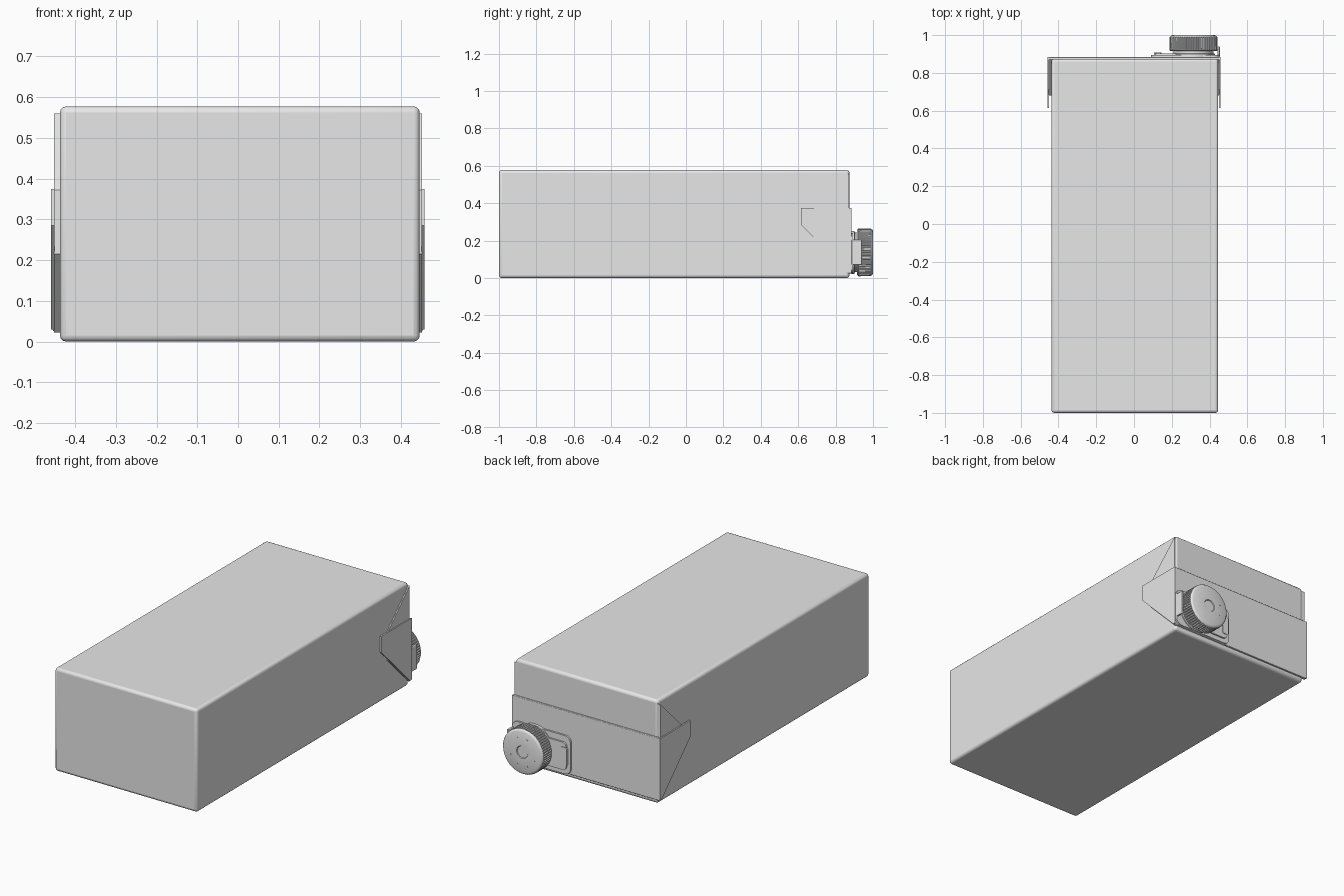
import bpy, bmesh, math
from mathutils import Vector

if "Cube" in bpy.data.objects:
    bpy.data.objects.remove(bpy.data.objects["Cube"], do_unlink=True)

grey = bpy.data.materials.new("plain_grey")
grey.use_nodes = True
grey.diffuse_color = (0.8, 0.8, 0.8, 1)
grey.node_tree.nodes["Principled BSDF"].inputs["Base Color"].default_value = (0.8, 0.8, 0.8, 1)


def finish(name, bm, bevel=0, segments=3, smooth=True):
    """Turn a bmesh into a named object with optional rounded edges."""
    bmesh.ops.recalc_face_normals(bm, faces=bm.faces)
    mesh = bpy.data.meshes.new(name)
    bm.to_mesh(mesh)
    bm.free()
    mesh.materials.append(grey)
    obj = bpy.data.objects.new(name, mesh)
    bpy.context.collection.objects.link(obj)
    if bevel:
        mod = obj.modifiers.new("rounded_edges", 'BEVEL')
        mod.width = bevel
        mod.segments = segments
    if smooth:
        bpy.ops.object.select_all(action='DESELECT')
        obj.select_set(True)
        bpy.context.view_layer.objects.active = obj
        bpy.ops.object.shade_smooth_by_angle(angle=math.radians(35))
    return obj


def prism(name, outline, place, start, end, **kw):
    """Extrude a 2D outline; place(u, v, depth) gives the 3D point."""
    bm = bmesh.new()
    face = bm.faces.new([bm.verts.new(place(u, v, start)) for u, v in outline])
    top = bmesh.ops.extrude_face_region(bm, geom=[face])["geom"]
    shift = Vector(place(0, 0, end)) - Vector(place(0, 0, start))
    bmesh.ops.translate(bm, vec=shift, verts=[g for g in top if isinstance(g, bmesh.types.BMVert)])
    return finish(name, bm, **kw)


def sideways(y, z, x):
    return (x, y, z)


def backward(x, z, y):
    return (x, y, z)


def rect(a, b, c, d, cut=0):
    """Rectangle a..b by c..d with cut corners."""
    if not cut:
        return [(a, c), (b, c), (b, d), (a, d)]
    pts = []
    for cx, cy, first in ((b, d, 0), (a, d, 1), (a, c, 2), (b, c, 3)):
        ox = cx - cut if cx == b else cx + cut
        oy = cy - cut if cy == d else cy + cut
        for k in range(5):
            t = (first + k / 4) * math.pi / 2
            pts.append((ox + cut * math.cos(t), oy + cut * math.sin(t)))
    return pts


def turned(name, rings, cx, cz, ribs=60):
    """Stack rings of (y, radius, rib depth) around a y axis."""
    bm = bmesh.new()
    loops = []
    count = ribs * 4
    for y, radius, depth in rings:
        loop = []
        for i in range(count):
            r = radius - (depth if i % 4 in (2, 3) else 0)
            t = 2 * math.pi * i / count
            loop.append(bm.verts.new((cx + r * math.cos(t), y, cz + r * math.sin(t))))
        loops.append(loop)
    for low, high in zip(loops, loops[1:]):
        for i in range(count):
            j = (i + 1) % count
            bm.faces.new((low[i], low[j], high[j], high[i]))
    bm.faces.new(loops[0])
    bm.faces.new(loops[-1])
    return finish(name, bm)


# Carton lying on its long face
prism("carton_body", rect(-0.437, 0.446, 0, 0.577), backward, -1, 0.874, bevel=0.015)

# Folded end panel
prism("end_flap", rect(-0.454, 0.453, 0.025, 0.375), backward, 0.87, 0.884,
      bevel=0.003, segments=2)

# Side folds: a thin triangle with the folded-down ear over it
fold = [(0.872, 0.56), (0.68, 0.372), (0.68, 0.215), (0.872, 0.022)]
ear = [(0.884, 0.375), (0.615, 0.375), (0.615, 0.285), (0.87, 0.03), (0.884, 0.03)]
for side, inner, middle, outer in (("left", 0.44, 0.452, 0.458), ("right", -0.432, -0.452, -0.459)):
    prism(side + "_fold", fold, sideways, inner, middle, smooth=False)
    prism(side + "_ear", ear, sideways, middle - math.copysign(0.002, middle), outer, smooth=False)

# Spout base, pull tab and hinge
prism("spout_base", rect(0.09, 0.453, 0.025, 0.24, cut=0.035), backward, 0.88, 0.894)
prism("pull_tab", rect(0.11, 0.24, 0.05, 0.205, cut=0.025), backward, 0.89, 0.903)
prism("pull_tab_grip", rect(0.105, 0.145, 0.075, 0.18, cut=0.012), backward, 0.89, 0.907)
prism("cap_hinge", rect(0.442, 0.454, 0.07, 0.205), backward, 0.885, 0.94,
      bevel=0.003, segments=2)

# Neck and ribbed screw cap
CX, CZ = 0.315, 0.137
turned("spout_neck", [(0.885, 0.115, 0), (0.9, 0.115, 0), (0.903, 0.105, 0), (0.93, 0.105, 0)], CX, CZ)
turned("screw_cap", [(0.915, 0.122, 0), (0.922, 0.128, 0), (0.924, 0.128, 0.005),
                     (0.988, 0.127, 0.005), (0.99, 0.125, 0), (0.997, 0.12, 0), (1.0, 0.113, 0),
                     (1.0, 0.035, 0), (0.996, 0.032, 0)], CX, CZ)

# Small raised dots round the cap face
for k in range(8):
    t = math.pi * (k + 0.5) / 4
    dx, dz = CX + 0.08 * math.cos(t), CZ + 0.08 * math.sin(t)
    prism("cap_dot", rect(dx - 0.004, dx + 0.004, dz - 0.004, dz + 0.004, cut=0.0035),
          backward, 0.998, 1.001)
